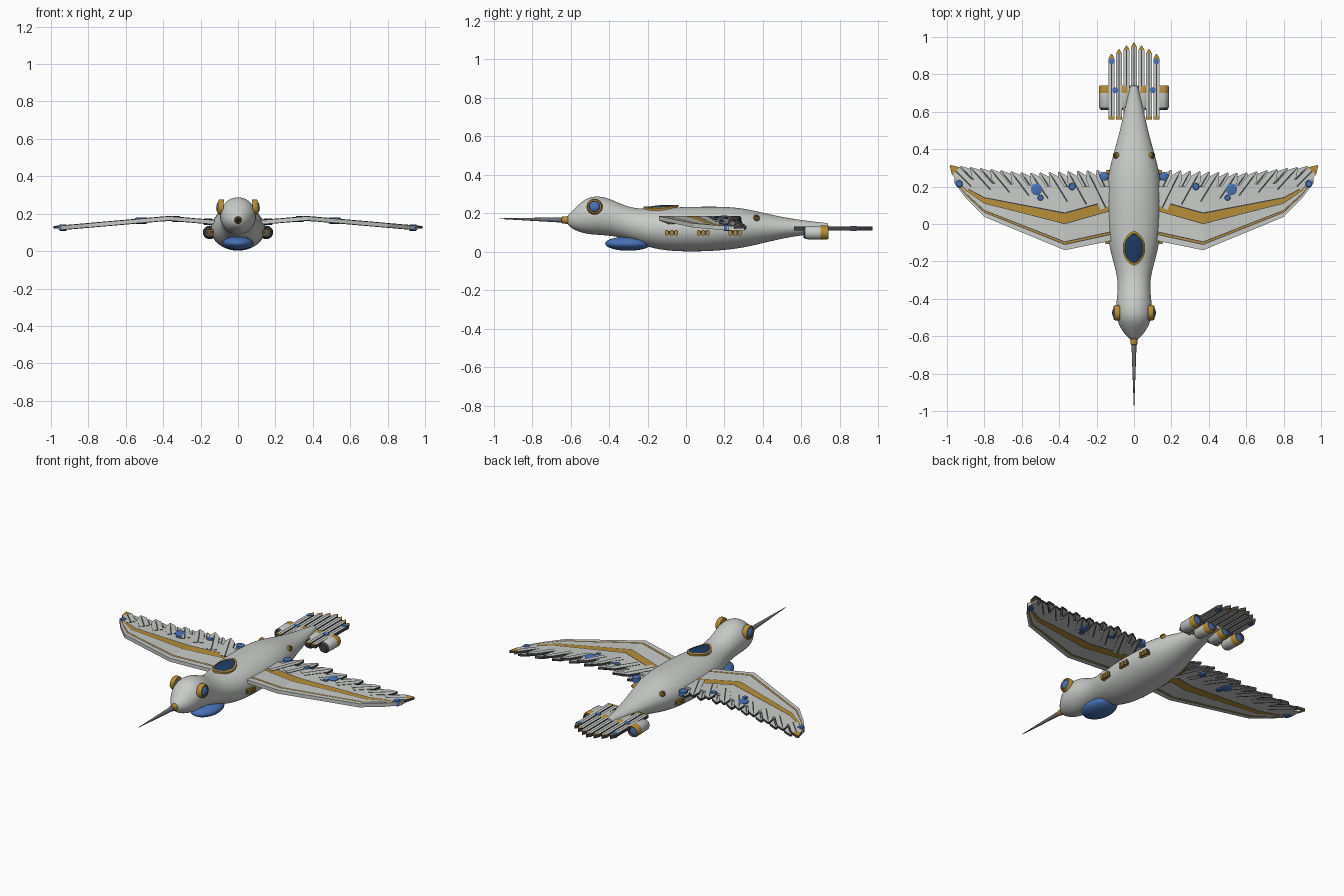
import bpy, bmesh, math
from mathutils import Vector

if "Cube" in bpy.data.objects:
    bpy.data.objects.remove(bpy.data.objects["Cube"])


def mat(name, r, g, b):
    m = bpy.data.materials.new(name)
    m.diffuse_color = (r, g, b, 1)
    m.use_nodes = True
    m.node_tree.nodes["Principled BSDF"].inputs["Base Color"].default_value = m.diffuse_color
    return m


MATS = [mat("pale grey", .58, .60, .58), mat("gold", .47, .27, .04), mat("dark metal", .055, .055, .06),
        mat("blue glass", .065, .17, .47), mat("deep blue", .013, .045, .13), mat("steel", .16, .17, .18)]
GREY, GOLD, DARK, BLUE, DEEP, STEEL = range(6)


def finish(name, bm, smooth=0):
    bmesh.ops.recalc_face_normals(bm, faces=bm.faces)
    me = bpy.data.meshes.new(name)
    bm.to_mesh(me)
    bm.free()
    for m in MATS:
        me.materials.append(m)
    ob = bpy.data.objects.new(name, me)
    bpy.context.collection.objects.link(ob)
    if smooth:
        bpy.ops.object.select_all(action='DESELECT')
        ob.select_set(True)
        bpy.context.view_layer.objects.active = ob
        bpy.ops.object.shade_smooth_by_angle(angle=math.radians(smooth))
    return ob


def lerp(table, t, k=1):
    for a, b in zip(table, table[1:]):
        if t <= b[0]:
            f = max(0, (t - a[0]) / (b[0] - a[0]))
            return a[k] + (b[k] - a[k]) * f
    return table[-1][k]


def add_plate(bm, rows, thick, colour, side):
    """Thick sheet over a grid of points; colour(i, j) per cell on both faces."""
    n, m = len(rows), len(rows[0])
    up, dn = [[[bm.verts.new(p + Vector((0, 0, h))) for p in r] for r in rows]
              for h in (thick / 2, -thick / 2)]
    for i in range(n - 1):
        for j in range(m - 1):
            for g in (up, dn):
                f = bm.faces.new((g[i][j], g[i + 1][j], g[i + 1][j + 1], g[i][j + 1]))
                f.material_index = colour(i, j)
    rim = [(i, 0) for i in range(n)] + [(n - 1, j) for j in range(1, m)]
    rim += [(i, m - 1) for i in range(n - 2, -1, -1)] + [(0, j) for j in range(m - 2, 0, -1)]
    for (a, b), (c, d) in zip(rim, rim[1:] + rim[:1]):
        f = bm.faces.new((up[a][b], up[c][d], dn[c][d], dn[a][b]))
        f.material_index = side


def turned(name, origin, axis, profile, seg=24):
    """Turned part: profile of (distance, radius, colour of the next band)."""
    bm = bmesh.new()
    q = Vector(axis).normalized().to_track_quat('Z', 'Y')
    rings = []
    for t, r, c in profile:
        rings.append([bm.verts.new(Vector(origin) + q @ Vector(
            (r * math.cos(k * math.tau / seg), r * math.sin(k * math.tau / seg), t))) for k in range(seg)])
    for i in range(len(rings) - 1):
        for k in range(seg):
            f = bm.faces.new((rings[i][k], rings[i][k - 1], rings[i + 1][k - 1], rings[i + 1][k]))
            f.material_index = profile[i][2]
    bm.faces.new(rings[0]).material_index = profile[0][2]
    bm.faces.new(rings[-1]).material_index = profile[-1][2]
    return finish(name, bm, 35)


# Body: y, half width, bottom, top
BODY = [(-.618, .018, .145, .185), (-.605, .035, .13, .20), (-.57, .065, .108, .235), (-.52, .09, .093, .28),
        (-.47, .099, .088, .292), (-.41, .094, .085, .284), (-.34, .086, .075, .25), (-.27, .092, .052, .226),
        (-.18, .118, .018, .224), (-.08, .142, .003, .232), (.05, .149, 0, .236), (.18, .147, .006, .237),
        (.28, .136, .018, .23), (.36, .115, .035, .214), (.46, .086, .06, .19), (.56, .062, .08, .171),
        (.66, .04, .093, .158), (.735, .021, .1, .15), (.74, .021, .1, .15)]
bm = bmesh.new()
SEG = 24
rings = [[bm.verts.new((w * math.cos(k * math.tau / SEG), y, (lo + hi) / 2 + (hi - lo) / 2 * math.sin(k * math.tau / SEG)))
          for k in range(SEG)] for y, w, lo, hi in BODY]
for a, b in zip(rings, rings[1:]):
    for k in range(SEG):
        bm.faces.new((a[k - 1], a[k], b[k], b[k - 1]))
bm.faces.new(rings[0])
bm.faces.new(rings[-1])
body = finish("body", bm, 60)
sub = body.modifiers.new("smooth", 'SUBSURF')
sub.levels = sub.render_levels = 2

# Beak with gold collar
turned("beak", (0, -.60, .165), (0, -.37, .008),
       [(0, .022, GOLD), (.045, .017, GOLD), (.046, .0135, STEEL), (.2, .008, STEEL), (.37, .0015, STEEL)], 12)

# Canopy following the curve of the back
bm = bmesh.new()
N = 32
loops = []
for r, lift in ((1.0, .0), (1.0, .01), (.86, .012), (.84, .009), (.55, .013), (.25, .015), (.02, .015)):
    loop = []
    for k in range(N):
        a = k * math.tau / N
        x = .06 * r * math.cos(a) * abs(math.cos(a)) ** .3
        y = -.13 + .092 * r * math.sin(a)
        w, lo, hi = (lerp(BODY, y, c) for c in (1, 2, 3))
        z = (lo + hi) / 2 + (hi - lo) / 2 * math.sqrt(1 - (x / w) ** 2) + lift
        loop.append(bm.verts.new((x, y, z)))
    loops.append(loop)
for i in range(len(loops) - 1):
    for k in range(N):
        f = bm.faces.new((loops[i][k - 1], loops[i][k], loops[i + 1][k], loops[i + 1][k - 1]))
        f.material_index = GOLD if i < 3 else DEEP
bm.faces.new(loops[-1]).material_index = DEEP
finish("canopy", bm, 40)

# Blue belly pod
bm = bmesh.new()
bmesh.ops.create_uvsphere(bm, u_segments=32, v_segments=16, radius=1)
for v in bm.verts:
    v.co = Vector((v.co.x * .083, -.30 + v.co.y * .12, .043 + v.co.z * .037))
for f in bm.faces:
    f.material_index = BLUE
finish("belly_pod", bm, 60)

WING_Z = [(.1, .152), (.37, .175), (1.0, .12)]
# Wing: x, leading edge, thin line, wide stripe, trailing edge, stripe width, line scale
WING = [(.10, -.085, -.053, .08, .20, .05, 1), (.37, -.14, -.112, .003, .20, .052, 1),
        (.80, .038, .06, .112, .22, .026, .8), (.90, .14, .155, .18, .25, .012, .6),
        (.96, .22, .23, .252, .305, .006, .5)]
WING_COLS = [GREY, DARK, GOLD, DARK, GREY, DARK, GOLD, DARK, GREY]


def add_feather(bm, base, angle, length, half, thick, place, base_gold, tip_gold):
    d = Vector((math.sin(angle), math.cos(angle)))
    n = Vector((d.y, -d.x))
    rows = []
    for t, h in ((0, half), (.016, half), (length * .5, half), (length - half * 1.5, half), (length, half * .12)):
        rows.append([place(Vector(base) + d * t + n * h * c) for c in (-1, -.14, .14, 1)])

    def colour(i, j):
        if i == 0 and base_gold or i == 3 and tip_gold:
            return GOLD
        return DARK if j == 1 else GREY
    add_plate(bm, rows, thick, colour, DARK)


for s, side in ((1, "right"), (-1, "left")):
    # Wing panel with painted stripes
    bm = bmesh.new()
    rows = []
    for x, le, t, st, te, w, k in WING:
        ys = (le, t, t + .005 * k, t + .014 * k, t + .019 * k, st - .004 * k, st, st + w, st + w + .007 * k, te)
        rows.append([Vector((s * x, y, lerp(WING_Z, x))) for y in ys])
    add_plate(bm, rows, .022, lambda i, j: WING_COLS[j], GREY)
    finish("wing_" + side, bm)

    # Flight feathers along the trailing edge
    bm = bmesh.new()
    for i in range(16):
        u = i / 15
        off = (-.006, .006)[i % 2]
        add_feather(bm, (.1 + .77 * u, .08 + .12 * u), math.radians(25 + 20 * u), .23 - .07 * min(1, 2 * u),
                    .029, .014, lambda p: Vector((s * p.x, p.y, lerp(WING_Z, p.x) + off)), False, i == 15)
    finish("wing_feathers_" + side, bm)

    # Blue lights on the wing
    for n, (x, y, r) in enumerate(((.52, .185, .032), (.50, .14, .016), (.33, .2, .02), (.935, .215, .02), (.16, .255, .024))):
        z = lerp(WING_Z, x)
        turned(f"wing_light_{side}_{n}", (s * x, y, z), (0, 0, 1),
               [(-.017, r * .8, BLUE), (-.014, r, BLUE), (.014, r, BLUE), (.017, r * .8, BLUE)], 12)

    # Eye: gold rim and blue lens
    turned("eye_" + side, (s * .078, -.475, .234), (s, 0, .08),
           [(0, .041, GOLD), (.022, .041, GOLD), (.03, .036, GOLD), (.03, .029, DARK), (.028, .027, BLUE),
            (.035, .02, BLUE), (.038, .008, BLUE)])

    # Small gold port on the rear flank
    turned("rear_port_" + side, (s * .085, .365, .168), (s, .15, .75),
           [(0, .016, GOLD), (.022, .016, GOLD), (.025, .013, GOLD), (.025, .009, DARK), (.022, .007, DARK)], 16)

    # Flank vents: dark plate with gold bars
    bm = bmesh.new()
    for y in (-.075, .09, .255):
        x = s * (lerp(BODY, y) - .002)
        parts = [(y, .066, .018, .02, DARK)] + [(y + o, .013, .03, .028, GOLD) for o in (-.024, 0, .024)]
        for py, ly, lz, lx, c in parts:
            made = bmesh.ops.create_cube(bm, size=1)["verts"]
            for v in made:
                v.co = Vector((x + v.co.x * lx, py + v.co.y * ly, .1 + v.co.z * lz))
            for f in {f for v in made for f in v.link_faces}:
                f.material_index = c
    finish("vents_" + side, bm)

    # Two engines under each half of the tail
    for n, x in enumerate((.05, .152)):
        turned(f"engine_{side}_{n}", (s * x, .61, .1), (0, 1, 0),
               [(0, .026, DARK), (.012, .034, GREY), (.09, .036, GOLD), (.122, .036, GOLD), (.13, .032, GOLD),
                (.13, .027, DARK), (.12, .025, BLUE), (.124, .012, BLUE)], 20)

# Tail feathers
bm = bmesh.new()
for i in range(-3, 4):
    tip = (.97, .955, .935, .91)[abs(i)]
    add_feather(bm, (i * .04, .56), 0, tip - .56, .0165, .02,
                lambda p: Vector((p.x, p.y, .122)), True, True)
finish("tail_feathers", bm)

# Blue lights on the tail
for n, (x, y) in enumerate(((.1, .715), (-.1, .715), (.12, .87), (-.12, .87))):
    turned(f"tail_light_{n}", (x, y, .122), (0, 0, 1),
           [(-.013, .016, BLUE), (.013, .016, BLUE)], 12)
